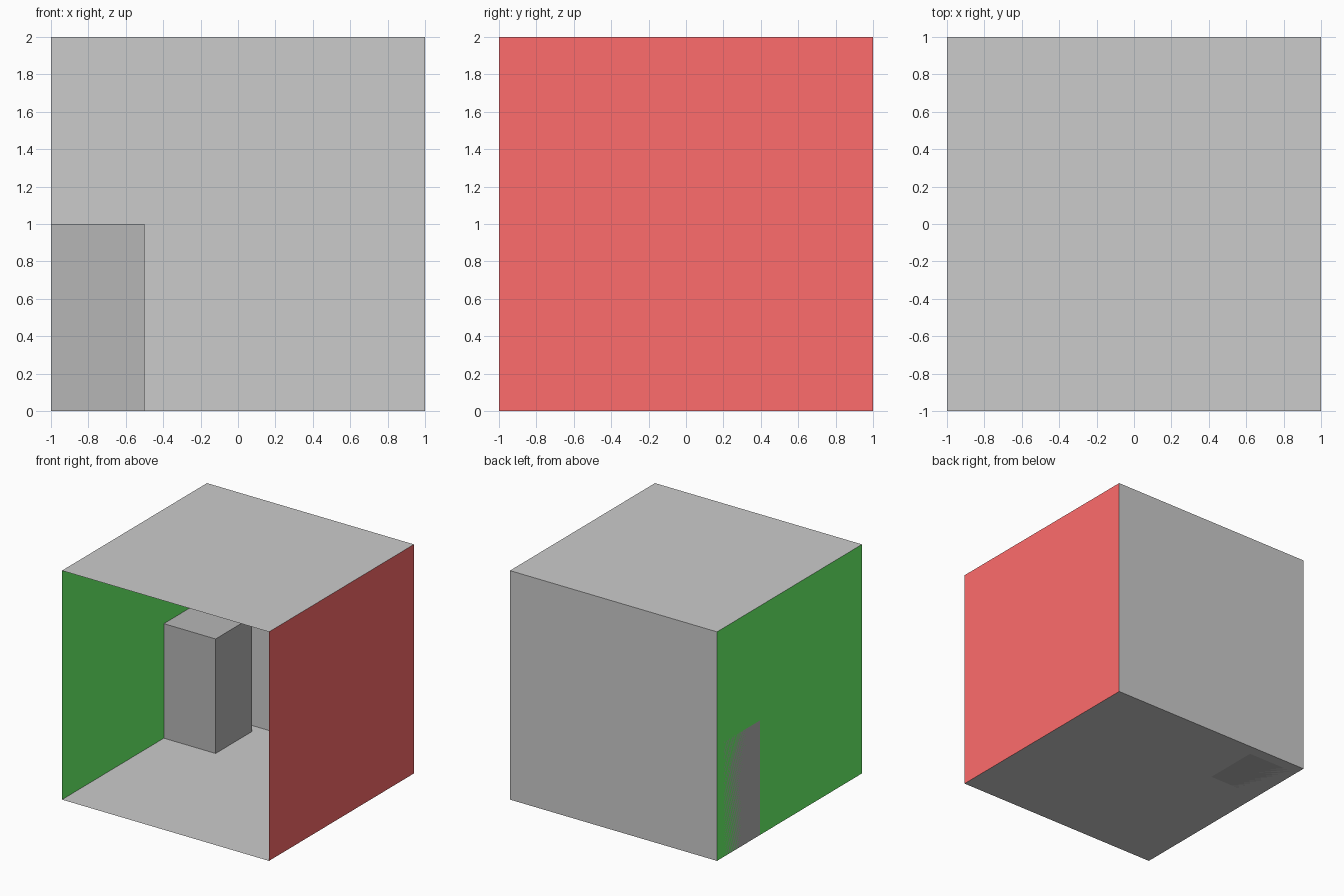
import bpy
from math import pi

if "Cube" in bpy.data.objects:
    bpy.data.objects.remove(bpy.data.objects["Cube"])


def paint(obj, name, rgb):
    mat = bpy.data.materials.new(name)
    mat.diffuse_color = (*rgb, 1)
    mat.use_nodes = True
    mat.node_tree.nodes["Principled BSDF"].inputs["Base Color"].default_value = mat.diffuse_color
    obj.data.materials.append(mat)


def panel(name, loc, rot):
    """Thin 2 x 2 sheet whose front side faces into the room."""
    bpy.ops.mesh.primitive_plane_add(size=2, location=loc, rotation=rot)
    obj = bpy.context.object
    obj.name = name
    bpy.ops.object.transform_apply(location=False, rotation=True, scale=False)
    return obj


# Room shell, open at the front
panel("floor", (0, 0, 0), (0, 0, 0))
panel("ceiling", (0, 0, 2), (pi, 0, 0))
panel("back_wall", (0, 1, 1), (pi / 2, 0, 0))
left = panel("left_wall", (-1, 0, 1), (0, pi / 2, 0))
right = panel("right_wall", (1, 0, 1), (0, -pi / 2, 0))
paint(left, "green", (0.15, 1.0, 0.15))
paint(right, "red", (1.0, 0.15, 0.15))

# Tall block standing against the left wall
bpy.ops.mesh.primitive_cube_add(size=1, location=(-0.75, 0.655, 0.5))
block = bpy.context.object
block.name = "tall_block"
block.scale = (0.5, 0.5, 1)
bpy.ops.object.transform_apply(location=False, rotation=False, scale=True)
paint(block, "dark_grey", (0.47, 0.47, 0.47))
